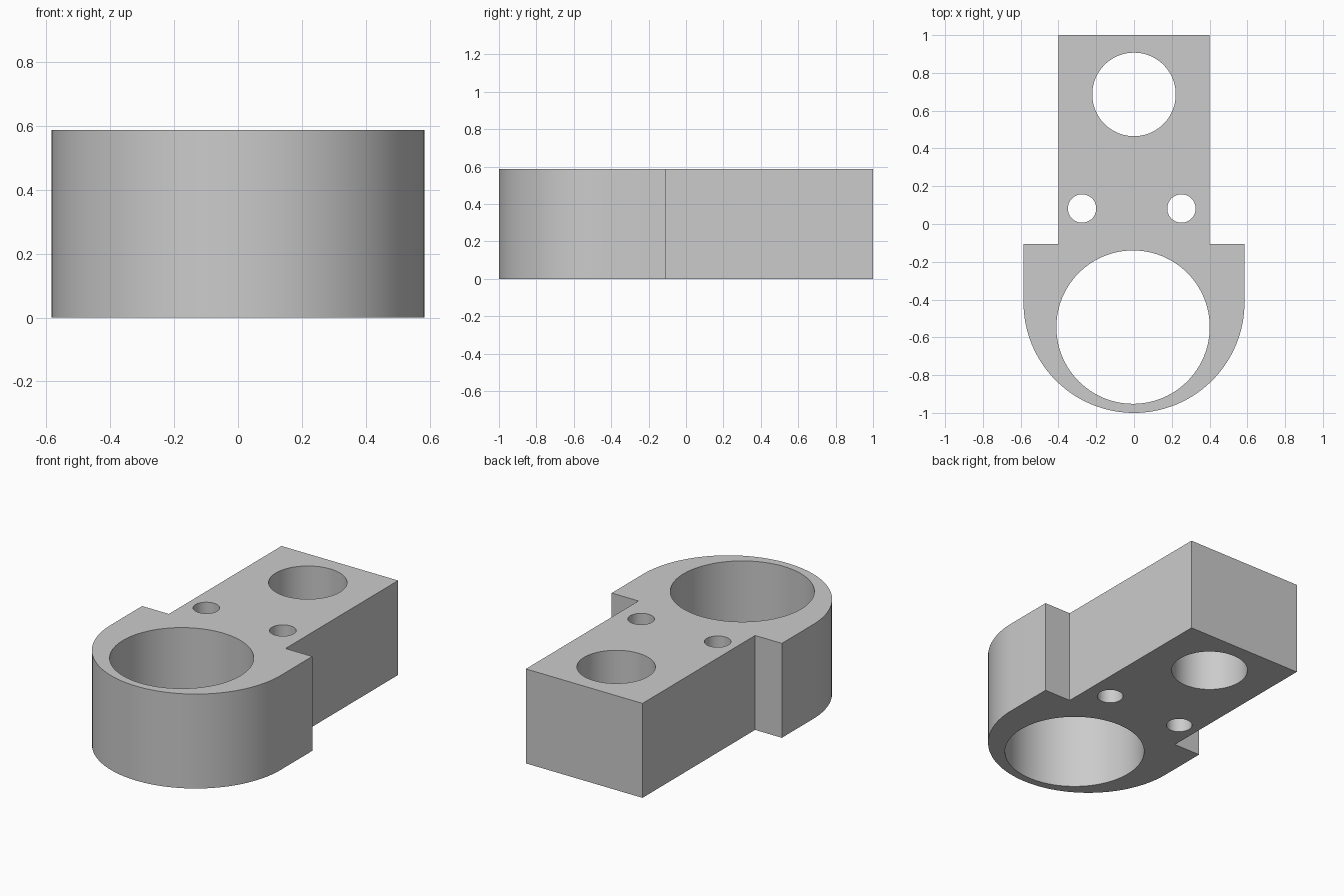
import bpy
import bmesh
from math import pi, sin, cos, radians
from mathutils import Matrix

default = bpy.data.objects.get("Cube")
if default:
    bpy.data.objects.remove(default, do_unlink=True)

HEIGHT = 0.587
COLLAR_R = 0.585      # rounded front end
ARM_HALF = 0.401      # half width of the rear arm
STEP_Y = -0.106       # shoulder between collar and arm
ARC_Y = -1 + COLLAR_R


def finish_mesh(name, bm):
    bmesh.ops.recalc_face_normals(bm, faces=bm.faces)
    mesh = bpy.data.meshes.new(name)
    bm.to_mesh(mesh)
    bm.free()
    obj = bpy.data.objects.new(name, mesh)
    bpy.context.collection.objects.link(obj)
    return obj


# Plain grey metal
grey = bpy.data.materials.new("grey_metal")
grey.use_nodes = True
grey.diffuse_color = (0.6, 0.6, 0.6, 1)
grey.node_tree.nodes["Principled BSDF"].inputs["Base Color"].default_value = grey.diffuse_color

# Block outline: half-round front, shoulders, straight rear arm
steps = 64
outline = [(COLLAR_R * cos(pi + pi * i / steps), ARC_Y + COLLAR_R * sin(pi + pi * i / steps))
           for i in range(steps + 1)]
outline += [(COLLAR_R, STEP_Y), (ARM_HALF, STEP_Y), (ARM_HALF, 1),
            (-ARM_HALF, 1), (-ARM_HALF, STEP_Y), (-COLLAR_R, STEP_Y)]
bm = bmesh.new()
base = bm.faces.new([bm.verts.new((x, y, 0)) for x, y in outline])
top = bmesh.ops.extrude_face_region(bm, geom=[base])["geom"]
bmesh.ops.translate(bm, vec=(0, 0, HEIGHT),
                    verts=[v for v in top if isinstance(v, bmesh.types.BMVert)])
block = finish_mesh("clamp_block", bm)
block.data.materials.append(grey)

# Through holes: x, y, radius
holes = [(-0.005, -0.546, 0.406),   # large front bore
         (0, 0.686, 0.221),         # rear bore
         (-0.275, 0.082, 0.075),    # bolt holes
         (0.251, 0.082, 0.075)]
bm = bmesh.new()
for x, y, r in holes:
    bmesh.ops.create_cone(bm, cap_ends=True, segments=96, radius1=r, radius2=r,
                          depth=HEIGHT * 2, matrix=Matrix.Translation((x, y, HEIGHT / 2)))
cutter = finish_mesh("hole_cutter", bm)
cutter.hide_render = True

cut = block.modifiers.new("holes", "BOOLEAN")
cut.operation = "DIFFERENCE"
cut.solver = "EXACT"
cut.object = cutter
bpy.ops.object.select_all(action="DESELECT")
block.select_set(True)
bpy.context.view_layer.objects.active = block
bpy.ops.object.modifier_apply(modifier=cut.name)
bpy.data.objects.remove(cutter, do_unlink=True)

# Smooth curved walls, crisp edges
bpy.ops.object.shade_smooth_by_angle(angle=radians(30))
